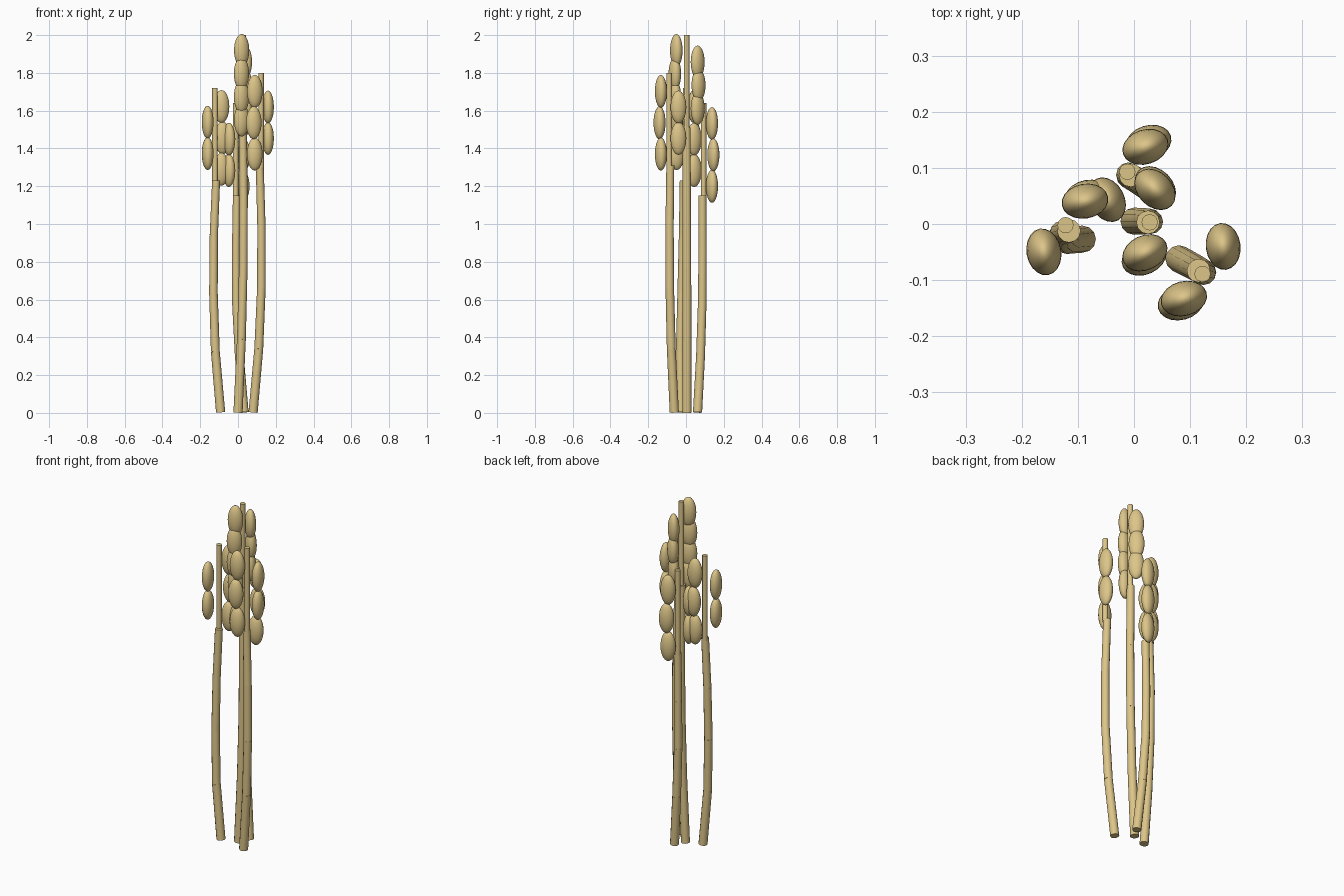
import bpy, math
from mathutils import Vector, Matrix

if "Cube" in bpy.data.objects:
    bpy.data.objects.remove(bpy.data.objects["Cube"])

straw = bpy.data.materials.new("straw")
straw.diffuse_color = (0.72, 0.56, 0.25, 1)
straw.use_nodes = True
straw.node_tree.nodes["Principled BSDF"].inputs["Base Color"].default_value = straw.diffuse_color


def finish(name):
    ob = bpy.context.object
    ob.name = name
    ob.data.materials.append(straw)
    bpy.ops.object.shade_smooth_by_angle(angle=math.radians(40))
    return ob


def rod(name, a, b, r1, r2, sides=12):
    a, b = Vector(a), Vector(b)
    bpy.ops.mesh.primitive_cone_add(vertices=sides, radius1=r1, radius2=r2, depth=(b - a).length)
    ob = finish(name)
    rot = Vector((0, 0, 1)).rotation_difference(b - a).to_matrix().to_4x4()
    ob.matrix_world = Matrix.Translation((a + b) / 2) @ rot


def grain(name, loc, angle):
    bpy.ops.mesh.primitive_uv_sphere_add(segments=20, ring_count=14, radius=1, location=loc)
    ob = finish(name)
    ob.scale = (0.042, 0.031, 0.087)
    ob.rotation_euler = (0, 0, math.radians(angle))


# Each stalk: stem joints, tip of the ear, first grain height, grain step, count,
# first grain side, direction of the grain row, twist of far and near grains
stalks = {
    "left": ([(-0.092, -0.027, 0.003), (-0.12, -0.03, 0.325), (-0.13, -0.023, 0.635),
              (-0.128, -0.016, 0.94), (-0.116, -0.012, 1.23)],
             (-0.122, -0.002, 1.72), 1.29, 0.083, 5, 1, 51, 10, 100),
    "centre": ([(0.0, 0.005, 0.001), (0.018, 0.005, 0.39), (0.028, 0.005, 0.77),
                (0.03, 0.004, 1.14), (0.025, 0.003, 1.51)],
               (0.028, 0.003, 2.0), 1.55, 0.0615, 7, -1, 81, -45, 25),
    "right": ([(0.08, -0.062, 0.003), (0.11, -0.078, 0.34), (0.124, -0.086, 0.665),
               (0.124, -0.087, 0.99), (0.115, -0.083, 1.31)],
              (0.122, -0.089, 1.80), 1.37, 0.083, 5, -1, 53, 97, 15),
    "back": ([(0.032, 0.061, 0.003), (0.007, 0.077, 0.30), (-0.009, 0.086, 0.59),
              (-0.01, 0.088, 0.87), (-0.006, 0.087, 1.15)],
             (-0.012, 0.093, 1.64), 1.20, 0.083, 5, 1, 54, 18, -62),
}

for key, (joints, tip, z0, step, count, side, row, far, near) in stalks.items():
    # jointed stem, tapering slightly
    for i in range(4):
        rod(f"{key}_stem_{i + 1}", joints[i], joints[i + 1],
            0.0242 - 0.0008 * i, 0.0234 - 0.0008 * i)
    # thin core of the ear
    rod(f"{key}_ear_core", (tip[0], tip[1], joints[-1][2] - 0.01), tip, 0.0145, 0.0145)
    # grains alternating on both sides
    for i in range(count):
        s = side if i % 2 == 0 else -side
        r = s * (0.055 + 0.009 * math.sin(math.pi * i / (count - 1)))
        a = math.radians(row)
        grain(f"{key}_grain_{i + 1}",
              (tip[0] + r * math.cos(a), tip[1] + r * math.sin(a), z0 + step * i),
              far if s > 0 else near)
